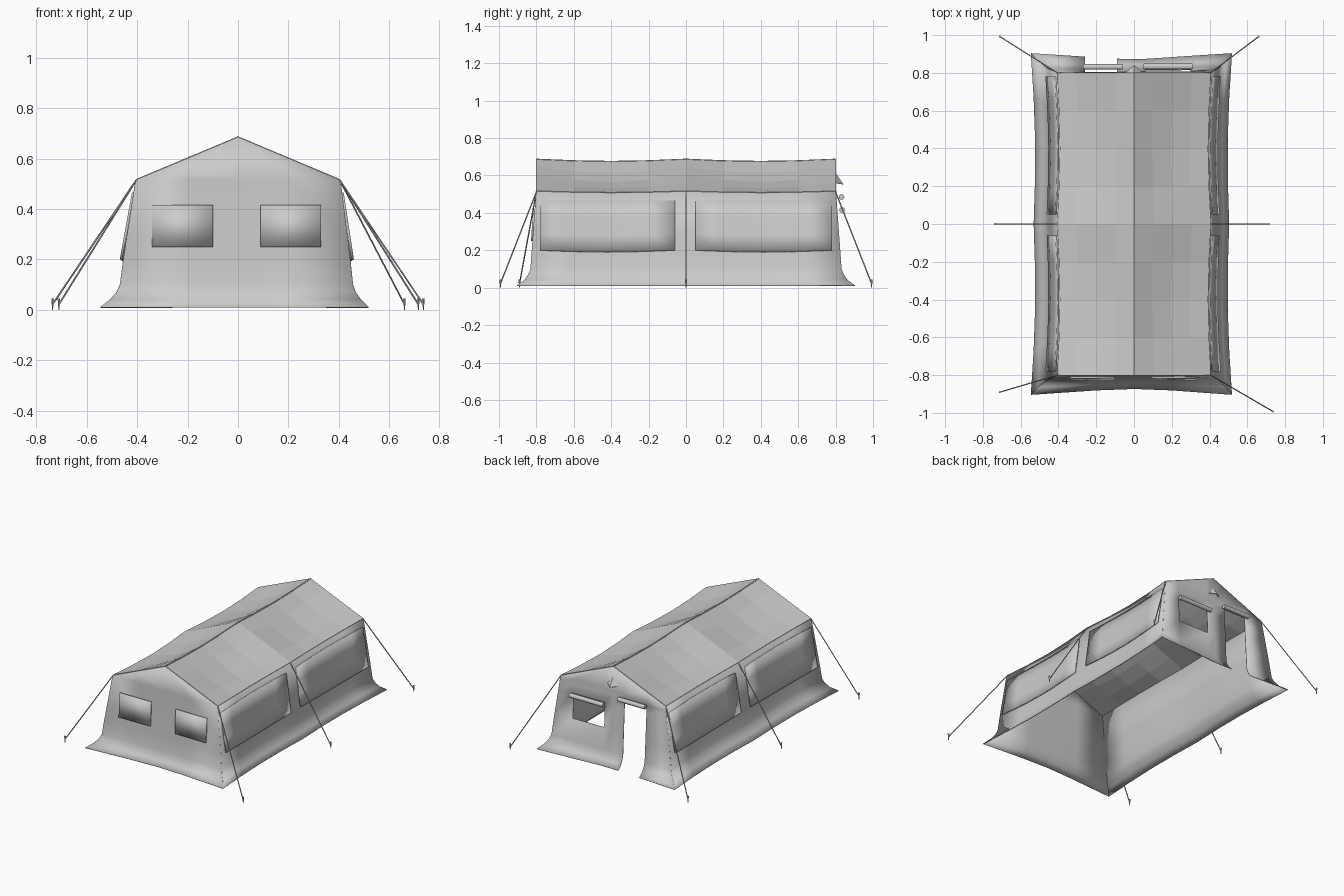
import bpy, bmesh, math
from mathutils import Vector

if "Cube" in bpy.data.objects:
    bpy.data.objects.remove(bpy.data.objects["Cube"])

RIDGE, EAVE, HX, HY = 0.685, 0.515, 0.405, 0.8
LEVELS = [0.515, 0.3, 0.2, 0.1, 0.07, 0.04, 0.01]


def interp(z, table):
    for (z0, a), (z1, b) in zip(table, table[1:]):
        if z >= z1:
            return a + (b - a) * min(1, max(0, (z0 - z) / (z0 - z1)))
    return table[-1][1]


def sag(y):
    return math.sin(math.pi * min(1, abs(y) / HY))


def end_out(z):
    return interp(z, [(EAVE, 0), (0.1, 0.03), (0.07, 0.042), (0.04, 0.062), (0.01, 0.103)])


def side_x(side, y, z):
    out = interp(z, [(EAVE, 0), (0.2, 0.043), (0.1, 0.055), (0.07, 0.067), (0.04, 0.09), (0.01, 0.125)])
    k = 1.12 if side < 0 else 0.9
    bow = 0.015 * sag(y) + 0.12 * out * max(0, 1 - abs(y) / HY)
    return side * (HX + k * out - bow)


def end_y(side, x, z):
    o = end_out(z)
    return side * (HY + o - 0.3 * o * max(0, 1 - (x / HX) ** 2))


def sheet(name, rows, skip=(), thick=0.004, smooth=True):
    """Surface from rows of points, with optional skipped cells."""
    bm = bmesh.new()
    vs = [[bm.verts.new(p) for p in r] for r in rows]
    for i in range(len(rows) - 1):
        for j in range(len(rows[0]) - 1):
            if (i, j) not in skip:
                bm.faces.new((vs[i][j], vs[i][j + 1], vs[i + 1][j + 1], vs[i + 1][j]))
    bmesh.ops.remove_doubles(bm, verts=bm.verts, dist=0.0005)
    bmesh.ops.delete(bm, geom=[v for v in bm.verts if not v.link_faces], context='VERTS')
    bmesh.ops.recalc_face_normals(bm, faces=bm.faces)
    me = bpy.data.meshes.new(name)
    bm.to_mesh(me)
    bm.free()
    ob = bpy.data.objects.new(name, me)
    bpy.context.collection.objects.link(ob)
    if smooth:
        bpy.ops.object.select_all(action='DESELECT')
        ob.select_set(True)
        bpy.context.view_layer.objects.active = ob
        bpy.ops.object.shade_smooth_by_angle(angle=math.radians(30))
    if thick:
        m = ob.modifiers.new("thickness", 'SOLIDIFY')
        m.thickness, m.offset = thick, 0
    return ob


def lin(a, b, n):
    return [a + (b - a) * i / n for i in range(n + 1)]


def rod(name, a, b, r, r2=None, sides=8):
    a, b = Vector(a), Vector(b)
    d = b - a
    bpy.ops.mesh.primitive_cone_add(vertices=sides, radius1=r, radius2=r if r2 is None else r2,
                                    depth=d.length, location=(a + b) / 2,
                                    rotation=d.to_track_quat('Z', 'Y').to_euler())
    bpy.context.object.name = name


# Sagging two-bay roof
def roof_point(u, y):
    s, a = sag(y), abs(u)
    z = (RIDGE - 0.012 * s) * (1 - a) + (EAVE - 0.008 * s) * a - 0.028 * s * math.sin(math.pi * a)
    return (u * (HX - 0.015 * s), y, z)


YS = lin(-HY, HY, 8)
sheet("roof", [[roof_point(u, y) for u in lin(-1, 1, 8)] for y in YS], thick=0.006, smooth=False)
for a, b in zip(YS, YS[1:]):
    rod("ridge_seam", roof_point(0, a), roof_point(0, b), 0.005, sides=6)

# Long side walls with flared skirt and closed window flaps
for side, label in ((-1, "left"), (1, "right")):
    sheet(label + "_wall", [[(side_x(side, y, z), y * (1 + end_out(z) / HY),
                              z - (0.008 * sag(y) if z == EAVE else 0)) for y in YS] for z in LEVELS])
    for y0, y1 in ((-0.78, -0.06), (0.05, 0.78)):
        rows = []
        for t in lin(0, 1, 3):
            row = []
            for v in lin(0, 1, 6):
                y = y0 + (y1 - y0) * v
                z = 0.465 - t * (0.265 + 0.01 * math.sin(math.pi * v))
                row.append((side_x(side, y, z) + side * (0.004 + 0.008 * t), y, z))
            rows.append(row)
        sheet(label + "_window_flap", rows, thick=0.01)


# Gable end walls
def end_wall(name, side, xs, zs, skip=()):
    rows = [[(x, side * HY, EAVE + (RIDGE - EAVE) * (1 - abs(x) / HX)) for x in [-HX] + xs + [HX]]]
    for z in zs:
        mid = [(x, end_y(side, x, z), z) for x in xs]
        edge = side * (HY + end_out(z))
        rows.append([(side_x(-1, HY, z), edge, z)] + mid + [(side_x(1, HY, z), edge, z)])
    sheet(name, rows, skip)


end_wall("front_wall", -1, [-0.2, 0, 0.2], LEVELS)
BACK_Z = [EAVE, 0.485, 0.42, 0.25, 0.1, 0.07, 0.04, 0.01]
door = {(i, 1) for i in range(2, 8)}
end_wall("back_wall", 1, [-0.26, -0.09, 0, 0.06, 0.30], BACK_Z, door | {(3, 4)})

# Front window flaps
for x0, x1 in ((-0.34, -0.10), (0.09, 0.33)):
    sheet("front_window_flap", [[(x, end_y(-1, x, z) - 0.006, z) for x in (x0, x1)]
                                for z in (0.415, 0.25)], thick=0.01)

# Rolled-up door and window covers
rod("door_roll", (-0.27, 0.832, 0.485), (-0.06, 0.832, 0.485), 0.015, sides=12)
rod("window_roll", (0.05, 0.834, 0.415), (0.31, 0.834, 0.415), 0.015, sides=12)

# Vent hood under the back peak
top, lo, hi, tip = (0, 0.8, 0.612), (-0.042, 0.802, 0.56), (0.042, 0.802, 0.56), (0, 0.84, 0.552)
sheet("vent_hood", [[lo, tip, hi], [top, top, top]], thick=0.003, smooth=False)

# Guy ropes and pegs
for (x, y), (px, py) in (((HX, -HY), (0.735, -0.992)), ((-HX, -HY), (-0.71, -0.89)),
                         ((HX, HY), (0.66, 0.992)), ((-HX, HY), (-0.71, 0.992)),
                         ((HX, 0), (0.715, 0)), ((-HX, 0), (-0.735, 0))):
    rod("guy_rope", (x, y, 0.512), (px, py, 0.022), 0.0035, sides=6)
    rod("peg", (px, py, 0), (px, py, 0.045), 0.002, 0.006, sides=6)
